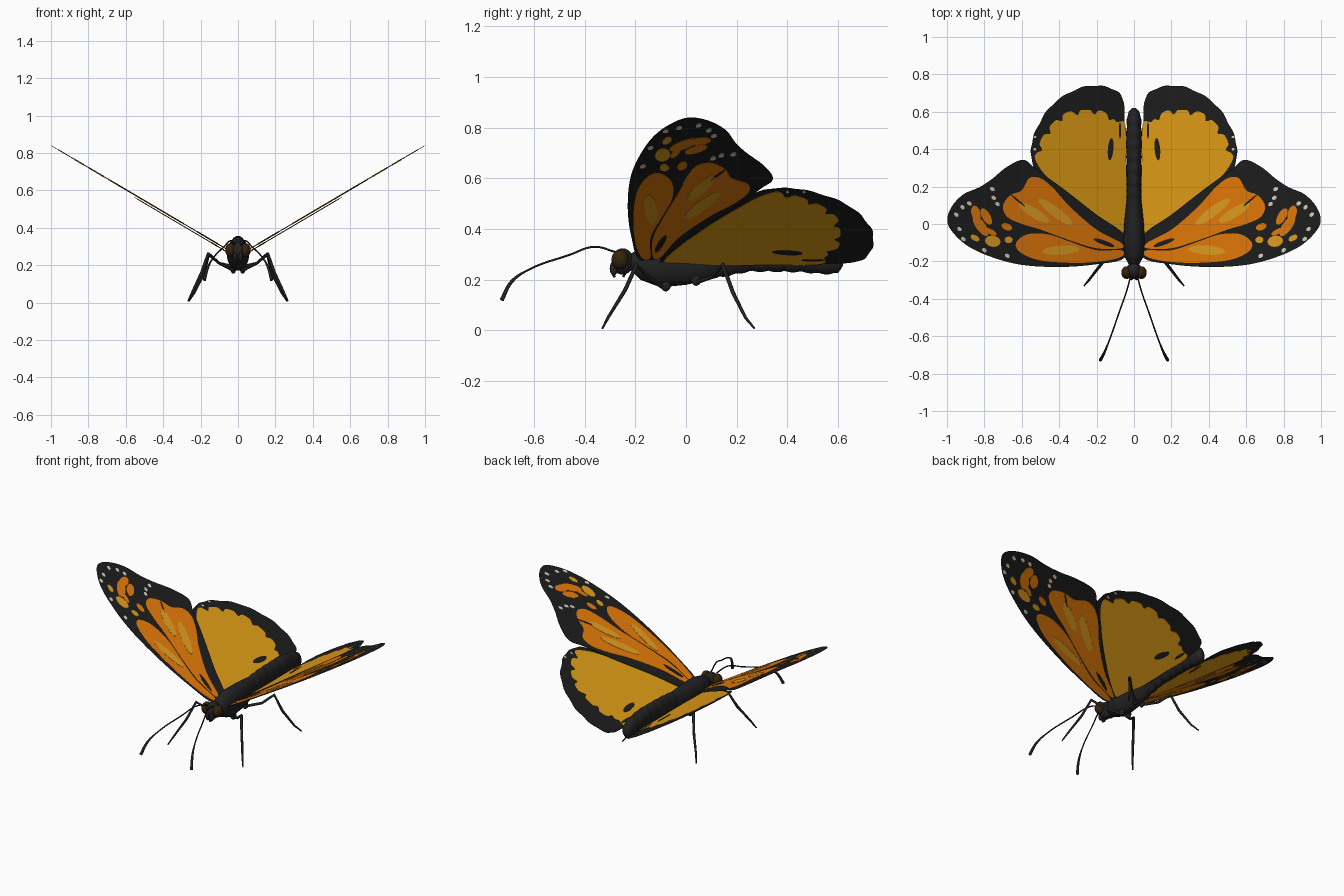
import bpy, bmesh, math
from mathutils import Vector

cube = bpy.data.objects.get("Cube")
if cube:
    bpy.data.objects.remove(cube)


def material(name, r, g, b):
    m = bpy.data.materials.new(name)
    m.use_nodes = True
    m.diffuse_color = (r, g, b, 1)
    bsdf = m.node_tree.nodes["Principled BSDF"]
    bsdf.inputs["Base Color"].default_value = (r, g, b, 1)
    bsdf.inputs["Roughness"].default_value = 0.9
    return m


WING_BLACK = material("wing black", 0.013, 0.013, 0.013)
BODY_BLACK = material("body charcoal", 0.016, 0.016, 0.016)
ORANGE = material("orange", 0.83, 0.21, 0.003)
AMBER = material("amber", 0.77, 0.35, 0.016)
YELLOW = material("hindwing yellow", 0.77, 0.35, 0.009)
WHITE = material("spot white", 0.72, 0.67, 0.53)
BROWN = material("eye brown", 0.036, 0.017, 0.004)

ROOT_Z, SLOPE = 0.25, 0.59
HIND_DROP = -0.014


def add_object(name, bm, mat, smooth=False, mirror=False):
    bmesh.ops.recalc_face_normals(bm, faces=bm.faces)
    mesh = bpy.data.meshes.new(name)
    bm.to_mesh(mesh)
    bm.free()
    mesh.materials.append(mat)
    for p in mesh.polygons:
        p.use_smooth = smooth
    ob = bpy.data.objects.new(name, mesh)
    bpy.context.collection.objects.link(ob)
    if mirror:
        ob.modifiers.new("Mirror", 'MIRROR')
    return ob


def smooth_loop(pts, steps=5):
    """Closed Catmull-Rom curve through 2D points."""
    pts = [Vector(p) for p in pts]
    n, out = len(pts), []
    for i in range(n):
        a, b, c, d = (pts[(i + k) % n] for k in (-1, 0, 1, 2))
        for s in range(steps):
            t = s / steps
            out.append(b + (c - a) * t / 2 + (a - 2.5 * b + 2 * c - d / 2) * t * t
                       + (1.5 * (b - c) + (d - a) / 2) * t ** 3)
    return out


def ellipse(x, y, length, width, angle=0, n=14):
    ca, sa = math.cos(math.radians(angle)), math.sin(math.radians(angle))
    ring = [(length * math.cos(i * math.tau / n), width * math.sin(i * math.tau / n)) for i in range(n)]
    return [(x + u * ca - v * sa, y + u * sa + v * ca) for u, v in ring]


def plates(name, loops, mat, half, drop=0.0):
    """Thin sheets lying in the tilted wing plane, seen on both sides."""
    bm = bmesh.new()
    for loop in loops:
        top, low = ([bm.verts.new((x, y, ROOT_Z + drop + SLOPE * x + h)) for x, y in loop]
                    for h in (half, -half))
        bm.faces.new(top)
        bm.faces.new(low[::-1])
        for i in range(len(loop)):
            j = (i + 1) % len(loop)
            bm.faces.new((top[j], top[i], low[i], low[j]))
    return add_object(name, bm, mat, mirror=True)


# Forewings with orange fields, streaks and spots
forewing = [(0.05, -0.18), (0.2, -0.215), (0.4, -0.23), (0.61, -0.217), (0.78, -0.17), (0.9, -0.11),
            (0.98, -0.03), (0.998, 0.03), (0.97, 0.1), (0.91, 0.16), (0.83, 0.195), (0.76, 0.24),
            (0.68, 0.305), (0.59, 0.343), (0.52, 0.29), (0.38, 0.19), (0.2, 0.05), (0.05, -0.06)]
plates("forewings", [smooth_loop(forewing)], WING_BLACK, 0.0015)

upper_field = [(0.07, -0.1), (0.2, -0.03), (0.34, 0.09), (0.43, 0.19), (0.5, 0.245), (0.56, 0.245),
               (0.6, 0.18), (0.66, 0.155), (0.7, 0.1), (0.68, 0.04), (0.6, 0.0), (0.5, -0.03),
               (0.35, -0.085), (0.2, -0.13), (0.07, -0.13)]
lower_field = [(0.07, -0.14), (0.2, -0.14), (0.34, -0.095), (0.46, -0.055), (0.57, -0.055), (0.63, -0.1),
               (0.61, -0.15), (0.5, -0.195), (0.3, -0.208), (0.14, -0.195), (0.06, -0.17)]
tip_patches = [ellipse(0.82, -0.01, 0.065, 0.026, 55), ellipse(0.845, 0.055, 0.045, 0.024, 75),
               ellipse(0.79, 0.04, 0.05, 0.022, 60), ellipse(0.77, -0.04, 0.04, 0.014, 25),
               ellipse(0.68, -0.015, 0.03, 0.018, 20)]
plates("forewing_orange_fields", [smooth_loop(upper_field), smooth_loop(lower_field)] + tip_patches,
       ORANGE, 0.003)
plates("forewing_amber_streaks",
       [ellipse(0.42, 0.065, 0.115, 0.026, 37), ellipse(0.535, 0.06, 0.095, 0.026, 31),
        ellipse(0.39, -0.14, 0.1, 0.025, -4), ellipse(0.755, -0.092, 0.042, 0.03, 10),
        ellipse(0.85, -0.075, 0.026, 0.015, 30), ellipse(0.67, -0.085, 0.022, 0.018)], AMBER, 0.0045)
plates("forewing_dark_veins",
       [ellipse(0.16, -0.1, 0.06, 0.012, 20), ellipse(0.62, 0.125, 0.05, 0.005, 40)], WING_BLACK, 0.0045)

white_spots = [(0.757, 0.187), (0.73, 0.107), (0.75, 0.14), (0.88, 0.11), (0.917, 0.09), (0.95, 0.05),
               (0.933, -0.027), (0.912, -0.08), (0.677, -0.17), (0.8, -0.14)]
plates("forewing_white_spots", [ellipse(x, y, 0.015, 0.011, 40, 6) for x, y in white_spots], WHITE, 0.003)

# Hindwings with scalloped yellow field
hindwing = [(0.03, -0.1), (0.14, -0.05), (0.32, 0.1), (0.43, 0.2), (0.53, 0.29), (0.55, 0.38),
            (0.54, 0.46), (0.5, 0.55), (0.44, 0.635), (0.35, 0.7), (0.26, 0.735), (0.17, 0.737),
            (0.09, 0.71), (0.055, 0.65), (0.05, 0.55), (0.04, 0.3), (0.03, 0.1)]
edge = smooth_loop(hindwing)
hub = Vector((0.2, 0.3))
for i, p in enumerate(edge):
    if p.y > 0.3 and p.x > 0.06:
        edge[i] = hub + (p - hub) * (1 + 0.007 * math.sin(i * 1.05))
plates("hindwings", [edge], WING_BLACK, 0.0015, HIND_DROP)

lobe_tips = [(0.53, 0.35), (0.495, 0.455), (0.435, 0.54), (0.36, 0.597), (0.26, 0.61),
             (0.165, 0.603), (0.09, 0.545)]
field = [Vector(p) for p in ((0.04, -0.08), (0.14, -0.045), (0.32, 0.105), (0.42, 0.205), (0.49, 0.28))]
for a, b in zip(lobe_tips, lobe_tips[1:]):
    a, b = Vector(a), Vector(b)
    notch = hub + ((a + b) / 2 - hub) * 0.93
    field += [a, a.lerp(b, 0.28), notch, a.lerp(b, 0.72)]
field += [Vector(p) for p in (lobe_tips[-1], (0.045, 0.53), (0.042, 0.3), (0.04, 0.1))]
plates("hindwing_yellow_fields", [smooth_loop(field, 3)], YELLOW, 0.003, HIND_DROP)
plates("hindwing_dark_marks", [ellipse(0.125, 0.4, 0.06, 0.015, 95), ellipse(0.075, 0.5, 0.045, 0.006, 90)],
       WING_BLACK, 0.0045, HIND_DROP)
plates("hindwing_white_spots", [ellipse(x, y, 0.009, 0.007, 0, 6) for x, y in ((0.53, 0.465), (0.53, 0.4))],
       WHITE, 0.003, HIND_DROP)

# Body: lofted thorax and ringed abdomen as (y, centre z, half width, half height)
sections = [(-0.22, 0.27, 0.025, 0.03), (-0.18, 0.265, 0.048, 0.065), (-0.1, 0.26, 0.06, 0.09),
            (0.0, 0.265, 0.053, 0.085), (0.12, 0.275, 0.04, 0.068), (0.25, 0.293, 0.038, 0.06),
            (0.45, 0.293, 0.042, 0.062), (0.56, 0.28, 0.038, 0.058), (0.6, 0.272, 0.03, 0.046),
            (0.62, 0.272, 0.01, 0.015)]
SIDES = 20
bm = bmesh.new()
rings = []
for a, b in zip(sections, sections[1:] + sections[-1:]):
    steps = 1 if a is b else max(2, int((b[0] - a[0]) / 0.012))
    for s in range(steps):
        y, z, w, h = (p + (q - p) * s / steps for p, q in zip(a, b))
        bulge = 1 + (0.1 * abs(math.sin(y * math.pi / 0.065)) - 0.06 if y > 0.12 else 0)
        rings.append([bm.verts.new((w * bulge * math.cos(k * math.tau / SIDES), y,
                                    z + h * bulge * math.sin(k * math.tau / SIDES)))
                      for k in range(SIDES)])
for r, q in zip(rings, rings[1:]):
    for k in range(SIDES):
        j = (k + 1) % SIDES
        bm.faces.new((r[k], r[j], q[j], q[k]))
bm.faces.new(rings[0])
bm.faces.new(rings[-1])
add_object("body", bm, BODY_BLACK, smooth=True)


def ball(name, centre, size, mat, mirror=False):
    bm = bmesh.new()
    bmesh.ops.create_uvsphere(bm, u_segments=20, v_segments=12, radius=1)
    for v in bm.verts:
        v.co = Vector(c + s * p for c, s, p in zip(centre, size, v.co))
    return add_object(name, bm, mat, True, mirror)


# Head
ball("head", (0, -0.25, 0.272), (0.042, 0.045, 0.052), BODY_BLACK)
ball("eyes", (0.04, -0.26, 0.28), (0.028, 0.034, 0.038), BROWN, True)
ball("palps", (0.014, -0.285, 0.245), (0.011, 0.016, 0.028), BODY_BLACK, True)
ball("leg_bases_front", (0.025, -0.08, 0.178), (0.014, 0.02, 0.024), BODY_BLACK, True)
ball("leg_bases_rear", (0.025, 0.04, 0.2), (0.014, 0.02, 0.024), BODY_BLACK, True)


def tubes(name, pts, radii, signs=(1, -1), handle='AUTO'):
    cu = bpy.data.curves.new(name, 'CURVE')
    cu.dimensions = '3D'
    cu.bevel_depth = 1
    cu.bevel_resolution = 2
    cu.resolution_u = 6
    cu.use_fill_caps = True
    for sign in signs:
        sp = cu.splines.new('BEZIER')
        sp.bezier_points.add(len(pts) - 1)
        for bp, (x, y, z), r in zip(sp.bezier_points, pts, radii):
            bp.co = (sign * x, y, z)
            bp.radius = r
            bp.handle_left_type = bp.handle_right_type = handle
    cu.materials.append(BODY_BLACK)
    bpy.context.collection.objects.link(bpy.data.objects.new(name, cu))


# Antennae, jointed legs and curled feeding tube
tubes("antennae", [(0.018, -0.28, 0.31), (0.04, -0.36, 0.33), (0.075, -0.46, 0.298), (0.135, -0.63, 0.235),
                   (0.16, -0.69, 0.19), (0.18, -0.727, 0.12)], (0.004, 0.004, 0.004, 0.004, 0.007, 0.009))
leg_radii = (0.009, 0.008, 0.009, 0.008, 0.006, 0.004)
tubes("front_legs", [(0.02, -0.09, 0.17), (0.1, -0.15, 0.21), (0.16, -0.195, 0.26), (0.195, -0.24, 0.16),
                     (0.245, -0.305, 0.055), (0.267, -0.33, 0.008)], leg_radii, handle='VECTOR')
tubes("rear_legs", [(0.02, 0.04, 0.19), (0.1, 0.1, 0.21), (0.155, 0.145, 0.26), (0.185, 0.185, 0.15),
                    (0.235, 0.235, 0.05), (0.262, 0.27, 0.008)], leg_radii, handle='VECTOR')
curl = [(0, -0.265 + 0.024 * math.cos(a * 0.8), 0.228 + 0.024 * math.sin(a * 0.8)) for a in range(-1, 6)]
tubes("feeding_tube", curl[::-1], [0.005] * len(curl), (1,))
